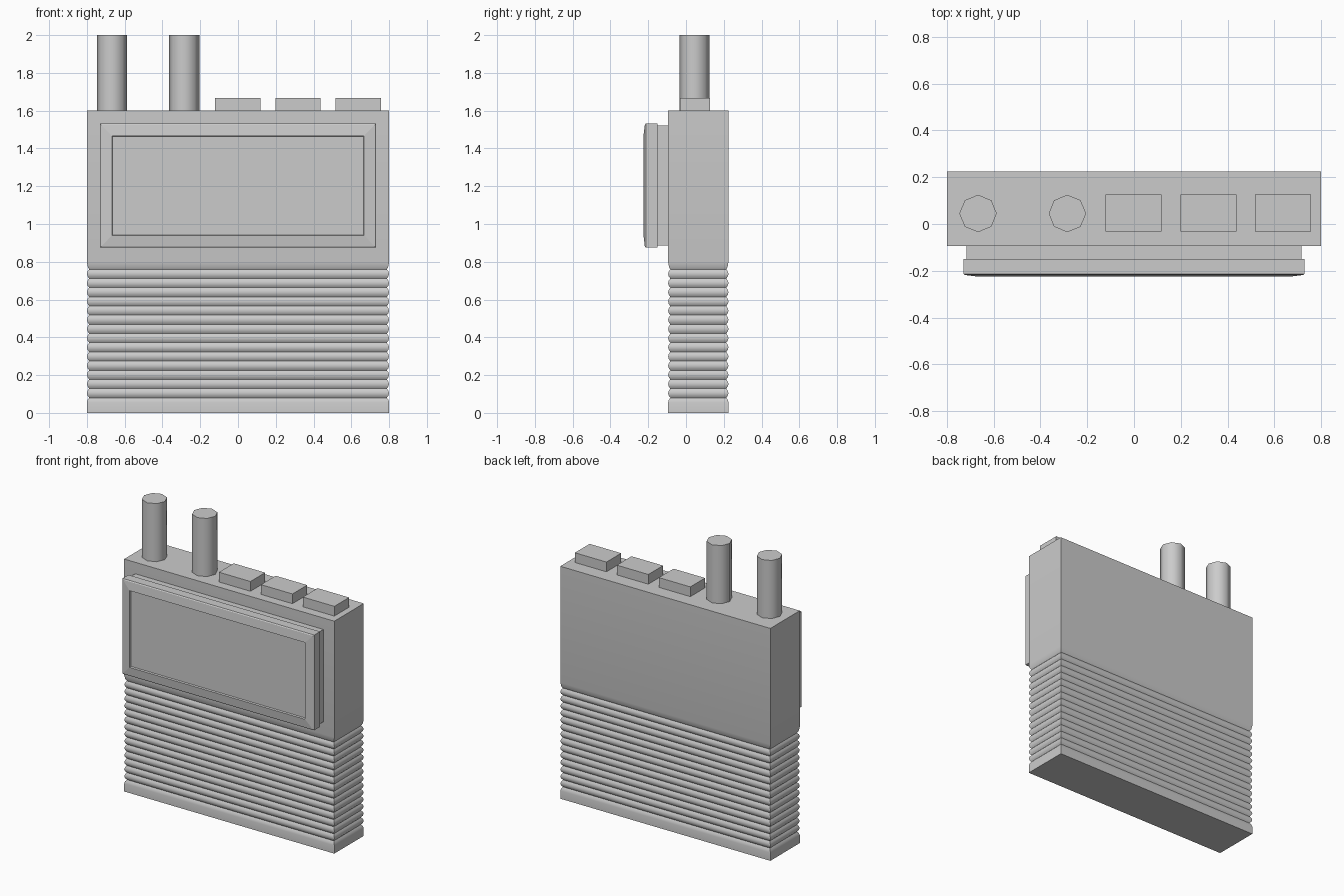
import bpy, math

if "Cube" in bpy.data.objects:
    bpy.data.objects.remove(bpy.data.objects["Cube"])


def make(name, verts, faces, smooth=None):
    mesh = bpy.data.meshes.new(name)
    mesh.from_pydata(verts, [], faces)
    mesh.update()
    obj = bpy.data.objects.new(name, mesh)
    bpy.context.collection.objects.link(obj)
    if smooth:
        bpy.ops.object.select_all(action='DESELECT')
        bpy.context.view_layer.objects.active = obj
        obj.select_set(True)
        bpy.ops.object.shade_smooth_by_angle(angle=math.radians(smooth))
    return obj


def loft(name, rings, smooth=None):
    """Join equal-sized rings with side faces and close both ends."""
    n = len(rings[0])
    verts = [v for ring in rings for v in ring]
    faces = [tuple(reversed(range(n))), tuple(range(len(verts) - n, len(verts)))]
    for r in range(len(rings) - 1):
        for i in range(n):
            a, b = r * n + i, r * n + (i + 1) % n
            faces.append((a, b, b + n, a + n))
    return make(name, verts, faces, smooth)


def rect_z(x0, x1, y0, y1, z):
    return [(x0, y0, z), (x1, y0, z), (x1, y1, z), (x0, y1, z)]


def rect_y(hx, hz, y, zc=1.203):
    return [(-hx, y, zc - hz), (hx, y, zc - hz), (hx, y, zc + hz), (-hx, y, zc + hz)]


# Body with ribbed grip: profile of (height, inset)
RIBS, LOW, HIGH, DEPTH = 14, 0.08, 0.76, 0.012
pitch = (HIGH - LOW) / RIBS
profile = [(0, 0), (0.055, 0), (0.069, 0.004), (LOW, DEPTH)]
for i in range(RIBS):
    z = LOW + i * pitch
    profile += [(z + pitch * 0.22, 0.004), (z + pitch * 0.5, 0),
                (z + pitch * 0.78, 0.004), (z + pitch, DEPTH)]
profile += [(0.772, 0.005), (0.80, 0), (1.6, 0)]
loft("radio_body", [rect_z(-0.8 + d, 0.8 - d, -0.095 + d, 0.225 - d, z)
                    for z, d in profile], 40)

# Screen mount behind the bezel
loft("screen_mount", [rect_y(0.717, 0.318, y) for y in (-0.09, -0.155)])

# Bezel with gently sloped rim and recessed display
loft("screen_bezel", [rect_y(0.73, 0.328, -0.15), rect_y(0.73, 0.328, -0.213),
                      rect_y(0.724, 0.322, -0.218), rect_y(0.668, 0.264, -0.225),
                      rect_y(0.664, 0.261, -0.213)])

# Antennas
for label, x in (("left", -0.667), ("right", -0.285)):
    rings = [[(x + 0.08 * math.cos(k * math.tau / 8),
               0.045 + 0.08 * math.sin(k * math.tau / 8), z) for k in range(8)]
             for z in (1.595, 2.0)]
    loft(label + "_antenna", rings, 50)

# Top buttons
for i, x in enumerate((-0.002, 0.318, 0.637)):
    loft(f"top_button_{i + 1}", [rect_z(x - 0.12, x + 0.12, -0.033, 0.127, z)
                                 for z in (1.595, 1.667)])
